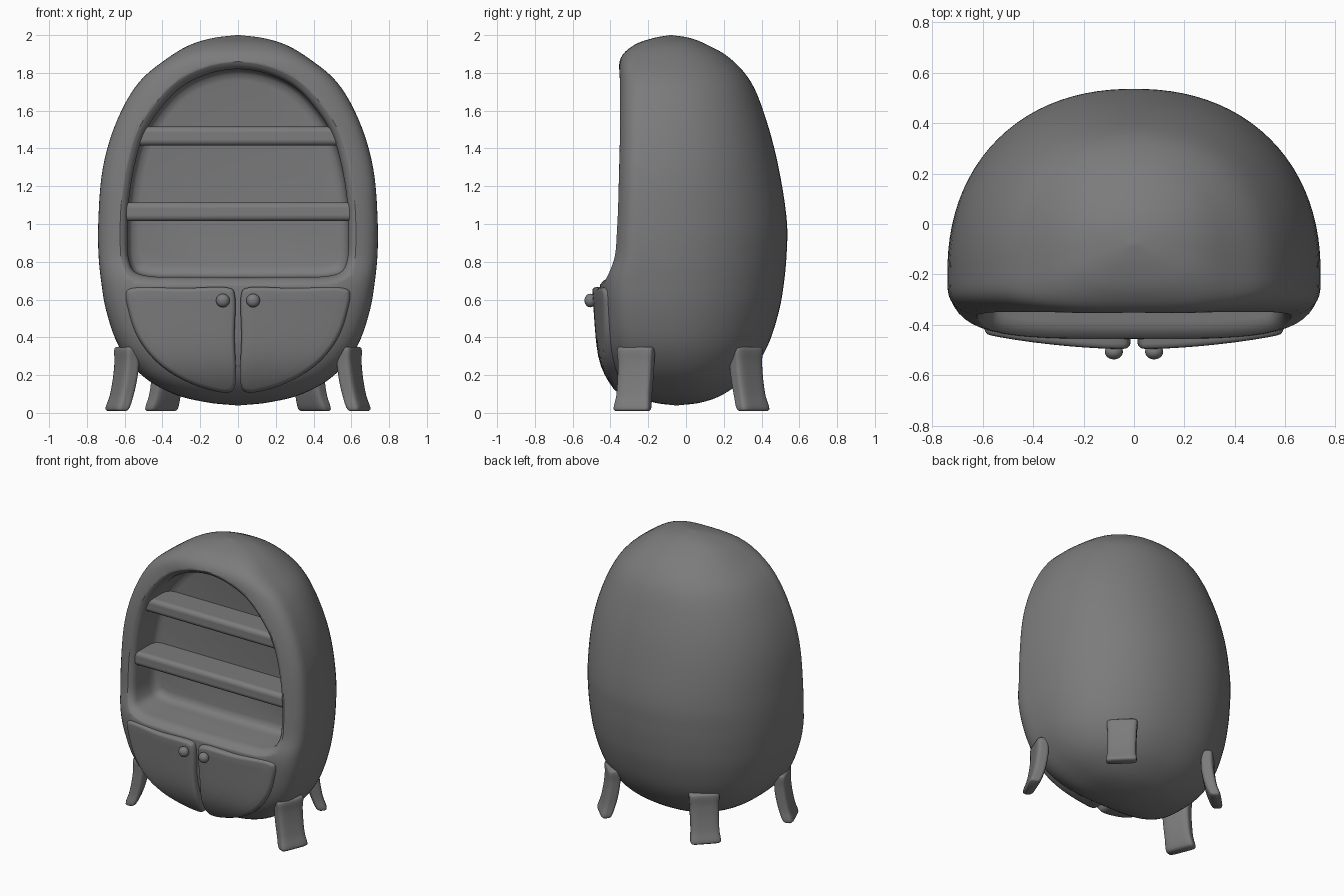
import bpy, bmesh, math
from mathutils import Vector, Matrix

old = bpy.data.objects.get("Cube")
if old:
    bpy.data.objects.remove(old, do_unlink=True)

grey = bpy.data.materials.new("plain grey")
grey.use_nodes = True
COLOUR = (0.2, 0.2, 0.2, 1)
grey.diffuse_color = COLOUR
grey.node_tree.nodes["Principled BSDF"].inputs["Base Color"].default_value = COLOUR


def spline(points, steps, closed=False):
    """Centripetal curve through points of any dimension."""
    p = [Vector(q) for q in points]
    if closed:
        p = [p[-1]] + p + p[:2]
    else:
        p = [2 * p[0] - p[1]] + p + [2 * p[-1] - p[-2]]
    out = []
    for i in range(1, len(p) - 2):
        a, b, c, d = p[i - 1:i + 3]
        t0 = 0
        t1 = t0 + (b - a).length ** 0.5
        t2 = t1 + (c - b).length ** 0.5
        t3 = t2 + (d - c).length ** 0.5
        for k in range(steps):
            t = t1 + (t2 - t1) * k / steps

            def mix(u, v, s, e):
                return u * ((e - t) / (e - s)) + v * ((t - s) / (e - s))
            ab, bc, cd = mix(a, b, t0, t1), mix(b, c, t1, t2), mix(c, d, t2, t3)
            out.append(mix(mix(ab, bc, t0, t2), mix(bc, cd, t1, t3), t1, t2))
    if not closed:
        out.append(p[-2])
    return out


def finish(name, bm):
    bmesh.ops.recalc_face_normals(bm, faces=bm.faces)
    mesh = bpy.data.meshes.new(name)
    bm.to_mesh(mesh)
    bm.free()
    mesh.materials.append(grey)
    ob = bpy.data.objects.new(name, mesh)
    bpy.context.collection.objects.link(ob)
    return ob


def activate(ob):
    bpy.ops.object.select_all(action='DESELECT')
    ob.select_set(True)
    bpy.context.view_layer.objects.active = ob


def smooth(ob, angle=40):
    activate(ob)
    bpy.ops.object.shade_smooth_by_angle(angle=math.radians(angle))


def loft(name, rings):
    bm = bmesh.new()
    rows = [[bm.verts.new(co) for co in ring] for ring in rings]
    n = len(rows[0])
    for low, high in zip(rows, rows[1:]):
        for i in range(n):
            j = (i + 1) % n
            bm.faces.new((low[i], low[j], high[j], high[i]))
    bm.faces.new(rows[0])
    bm.faces.new(rows[-1])
    return finish(name, bm)


def unit_super(angle, n):
    c, s = math.cos(angle), math.sin(angle)
    r = (abs(c) ** n + abs(s) ** n) ** (-1 / n)
    return c * r, s * r


# Body stations: height, half width, front y, widest y, back y
stations = spline([
    (.04, .01, -.06, -.05, -.04), (.055, .16, -.17, -.05, .08),
    (.1, .34, -.28, -.07, .2), (.2, .51, -.375, -.1, .33),
    (.35, .63, -.43, -.15, .43), (.55, .70, -.452, -.18, .495),
    (.7, .725, -.452, -.19, .52), (.83, .738, -.41, -.2, .532),
    (1.0, .74, -.395, -.2, .535), (1.3, .715, -.38, -.2, .49),
    (1.55, .64, -.37, -.19, .425), (1.75, .525, -.358, -.17, .345),
    (1.88, .37, -.345, -.14, .23), (1.95, .25, -.27, -.11, .11),
    (1.985, .13, -.17, -.09, .02), (2.0, .01, -.085, -.08, -.075)], 5)


def front_power(half):
    return 2.3 + 1.7 * min(1, half / .5)


def front_y(x, z):
    """Depth of the body's front skin at x, z."""
    for a, b in zip(stations, stations[1:]):
        if a[0] <= z <= b[0]:
            s = a.lerp(b, (z - a[0]) / (b[0] - a[0]))
            n = front_power(s[1])
            return s[3] + (s[2] - s[3]) * max(0, 1 - abs(x / s[1]) ** n) ** (1 / n)
    return -.1


SEG = 96
rings = []
for z, half, yf, yw, yb in stations:
    ring = []
    for k in range(SEG):
        back = k < SEG / 2
        c, s = unit_super(math.tau * k / SEG, 2.2 if back else front_power(half))
        ring.append((half * c, yw + s * (yb - yw if back else yw - yf), z))
    rings.append(ring)
body = loft("cabinet_body", rings)

# Arched display recess with a rounded rim
side = [(.15, 1.797), (.3, 1.725), (.42, 1.6), (.5, 1.47), (.55, 1.3), (.58, 1.1),
        (.585, .95), (.578, .81), (.55, .75), (.48, .725), (.3, .72)]
arch = spline([(0, 1.82)] + side + [(0, .718)] + [(-x, z) for x, z in reversed(side)], 5, True)


def expand(outline, amount):
    n = len(outline)
    out = []
    for i, p in enumerate(outline):
        t = (outline[(i + 1) % n] - outline[i - 1]).normalized()
        out.append(p + Vector((-t.y, t.x)) * amount)
    return out


rings = []
for amount, y in ((-.06, -.12), (-.025, -.128), (-.007, -.15), (0, -.19)):
    rings.append([(p.x, y, p.y) for p in expand(arch, amount)])
for amount, gap in ((0, .06), (.006, .035), (.018, .015), (.036, .002), (.055, -.012)):
    rings.append([(p.x, front_y(p.x, p.y) + gap, p.y) for p in expand(arch, amount)])
rings.append([(p.x, -.8, p.y) for p in expand(arch, .06)])
cutter = loft("recess_cutter", rings)
cutter.hide_render = True
cut = body.modifiers.new("recess", 'BOOLEAN')
cut.operation, cut.solver, cut.object = 'DIFFERENCE', 'EXACT', cutter
activate(body)
bpy.ops.object.modifier_apply(modifier=cut.name)
bpy.data.objects.remove(cutter, do_unlink=True)
smooth(body)

# Shelves
for name, z, half, y in (("upper_shelf", 1.465, .55, -.315), ("lower_shelf", 1.065, .62, -.335)):
    bm = bmesh.new()
    bmesh.ops.create_cube(bm, size=1, matrix=Matrix.Translation((0, y / 2 - .02, z))
                          @ Matrix.Diagonal((2 * half, -y - .04, .1, 1)))
    shelf = finish(name, bm)
    bev = shelf.modifiers.new("round", 'BEVEL')
    bev.width, bev.segments = .03, 5
    smooth(shelf)

# Doors, bent to the bulging front, each with a knob
door_line = spline([(.04, .66), (.3, .66), (.565, .66), (.592, .64), (.577, .53), (.53, .4),
                    (.44, .28), (.32, .19), (.18, .13), (.05, .108), (.02, .13),
                    (.018, .4), (.02, .64)], 6, True)
middle = Vector((.27, .42))
door_front = spline([(.1, -.365), (.2, -.43), (.3, -.465), (.66, -.498)], 8)


def door_y(x, z):
    z = min(max(z, .1), .66)
    for a, b in zip(door_front, door_front[1:]):
        if z <= b[0]:
            break
    return a.lerp(b, (z - a[0]) / (b[0] - a[0]))[1] + .058 * (x / .59) ** 2


for name, sign in (("left", 1), ("right", -1)):
    rings = []
    for amount, gap in ((0, .1), (0, .022), (-.004, .01), (-.012, .002), (-.022, 0)):
        rings.append([(sign * p.x, door_y(p.x, p.y) + gap, p.y)
                      for p in expand(door_line, amount)])
    inner = expand(door_line, -.022)
    for scale in (.8, .6, .4, .2, .03):
        ring = [middle + (p - middle) * scale for p in inner]
        rings.append([(sign * p.x, door_y(p.x, p.y), p.y) for p in ring])
    smooth(loft(name + "_door", rings), 50)

    bm = bmesh.new()
    bmesh.ops.create_uvsphere(bm, u_segments=24, v_segments=16, radius=.036,
                              matrix=Matrix.Translation((sign * .08, -.507, .595))
                              @ Matrix.Diagonal((1, .85, 1, 1)))
    smooth(finish(name + "_knob", bm), 60)

# Splayed, curved legs: height, outward shift, half width, half thickness
leg_path = spline([(.01, .045, .092, .025), (.02, .043, .1, .036), (.09, .018, .094, .04),
                   (.18, -.002, .094, .042), (.27, -.012, .096, .042),
                   (.34, -.008, .1, .036), (.35, -.008, .093, .026)], 4)
for name, x, y, turn in (("front", .6, -.268, -22), ("back", .375, .325, 45)):
    for label, sign in (("left", 1), ("right", -1)):
        out = Vector((math.cos(math.radians(turn)), math.sin(math.radians(turn))))
        across = Vector((-out.y, out.x))
        rings = []
        for z, shift, wide, thick in leg_path:
            ring = []
            for k in range(40):
                c, s = unit_super(math.tau * k / 40, 5)
                p = Vector((x, y)) + out * (shift + thick * c) + across * wide * s
                ring.append((sign * p.x, p.y, z))
            rings.append(ring)
        smooth(loft(f"{name}_{label}_leg", rings), 50)
